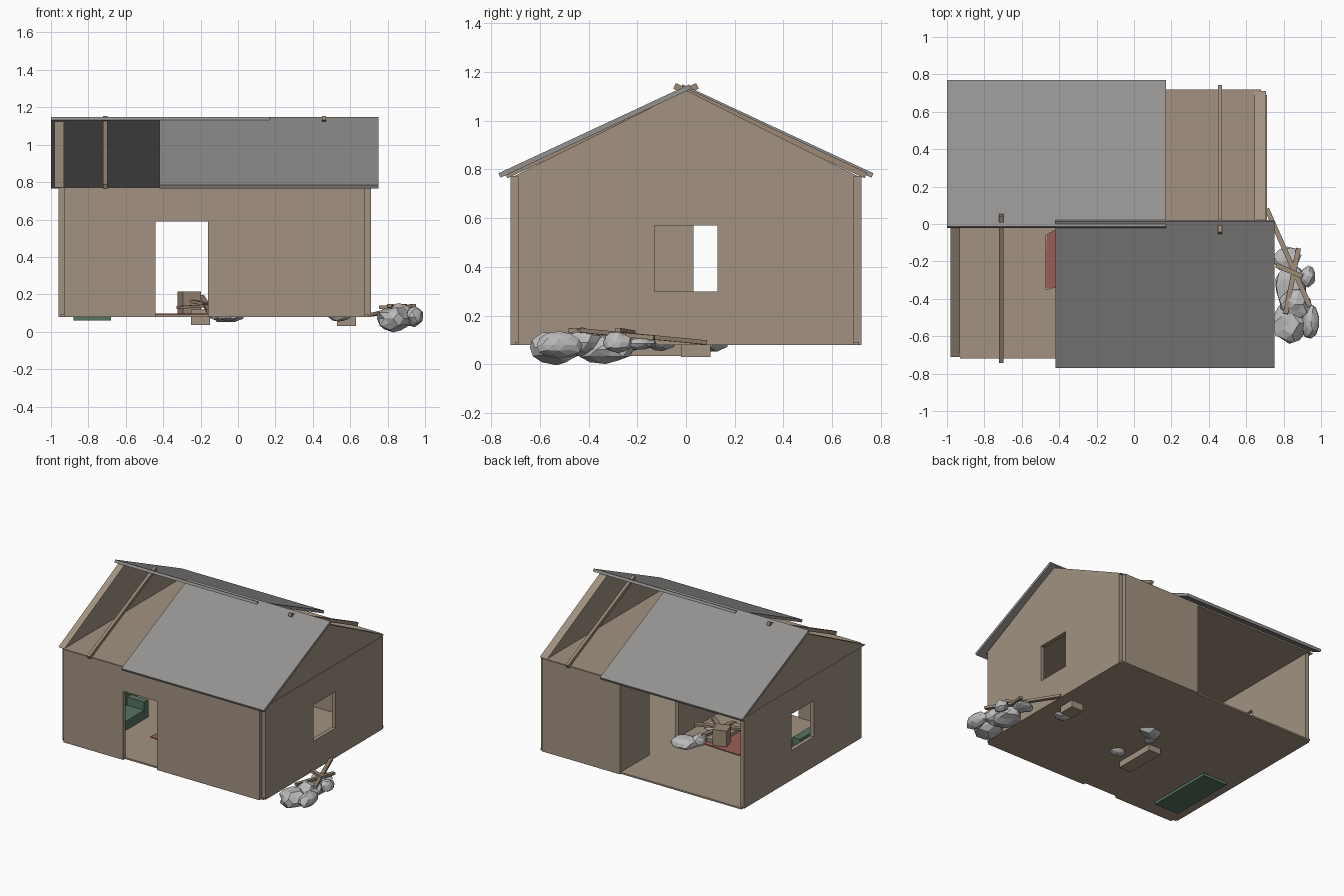
import bpy, bmesh, math, random
from mathutils import Vector, Matrix

if "Cube" in bpy.data.objects:
    bpy.data.objects.remove(bpy.data.objects["Cube"])

random.seed(4)


def mat(name, r, g, b):
    m = bpy.data.materials.new(name)
    m.diffuse_color = (r, g, b, 1)
    m.use_nodes = True
    m.node_tree.nodes["Principled BSDF"].inputs["Base Color"].default_value = m.diffuse_color
    return m


PLASTER = mat("plaster", 0.36, 0.29, 0.22)
WOOD = mat("wood", 0.33, 0.25, 0.18)
ROOF = mat("roof_grey", 0.30, 0.29, 0.28)
STONE = mat("stone", 0.5, 0.5, 0.5)
RED = mat("rug_red", 0.33, 0.11, 0.09)
GREEN = mat("sofa_green", 0.09, 0.17, 0.12)


def finish(name, bm, m):
    bmesh.ops.recalc_face_normals(bm, faces=bm.faces)
    me = bpy.data.meshes.new(name)
    bm.to_mesh(me)
    bm.free()
    ob = bpy.data.objects.new(name, me)
    bpy.context.collection.objects.link(ob)
    me.materials.append(m)
    return ob


def boxes(name, m, *spans):
    """One object from boxes given as (x0, x1, y0, y1, z0, z1)."""
    bm = bmesh.new()
    for x0, x1, y0, y1, z0, z1 in spans:
        mx = Matrix.Translation(((x0 + x1) / 2, (y0 + y1) / 2, (z0 + z1) / 2))
        mx = mx @ Matrix.Diagonal((x1 - x0, y1 - y0, z1 - z0, 1))
        bmesh.ops.create_cube(bm, size=1, matrix=mx)
    return finish(name, bm, m)


def beam(name, m, a, b, w, t):
    """Board from point a to point b, width w and thickness t."""
    a, b = Vector(a), Vector(b)
    d = (b - a).normalized()
    side = d.cross(Vector((0, 0, 1))).normalized()
    up = side.cross(d)
    rot = Matrix((side, d, up)).transposed().to_4x4()
    bm = bmesh.new()
    bmesh.ops.create_cube(bm, size=1, matrix=Matrix.Translation((a + b) / 2) @ rot
                          @ Matrix.Diagonal((w, (b - a).length, t, 1)))
    return finish(name, bm, m)


def prism(name, m, pts, offset):
    """Flat outline pushed along an offset."""
    bm = bmesh.new()
    f = bm.faces.new([bm.verts.new(p) for p in pts])
    r = bmesh.ops.extrude_face_region(bm, geom=[f])
    vs = [v for v in r["geom"] if isinstance(v, bmesh.types.BMVert)]
    bmesh.ops.translate(bm, verts=vs, vec=offset)
    return finish(name, bm, m)


def rock(name, x, y, z, rx, ry, rz):
    bm = bmesh.new()
    bmesh.ops.create_icosphere(bm, subdivisions=2, radius=1)
    for v in bm.verts:
        v.co *= random.uniform(0.8, 1.06)
        v.co = Vector((x + v.co.x * rx, y + v.co.y * ry, z + v.co.z * rz))
    return finish(name, bm, STONE)


B, T = 0.08, 0.77   # wall bottom and top

# Floor and walls, corners left notched
boxes("floor", PLASTER, (-0.95, 0.70, -0.70, 0.71, B, 0.092))
boxes("front_wall", PLASTER, (-0.93, -0.44, -0.72, -0.69, B, T),
      (-0.16, 0.68, -0.72, -0.69, B, T), (-0.44, -0.16, -0.72, -0.69, 0.59, T))
boxes("back_wall", PLASTER, (0.04, 0.68, 0.69, 0.72, B, T))
for side, x0, x1 in (("left", -0.96, -0.93), ("right", 0.68, 0.71)):
    boxes(side + "_wall", PLASTER, (x0, x1, -0.69, -0.13, B, T), (x0, x1, 0.13, 0.69, B, T),
          (x0, x1, -0.13, 0.13, B, 0.30), (x0, x1, -0.13, 0.13, 0.57, T))
boxes("partition_wall", PLASTER, (0.04, 0.07, -0.69, 0.03, B, T),
      (0.04, 0.07, 0.37, 0.69, B, T), (0.04, 0.07, 0.03, 0.37, 0.59, T))

# Gables
for side, x0, w in (("left", -0.98, 0.05), ("right", 0.645, 0.06)):
    prism(side + "_gable", PLASTER, [(x0, -0.71, T), (x0, 0.71, T), (x0, 0, 1.125)], (w, 0, 0))

# Ceiling with a broken hole, built as two halves around it
prism("ceiling_front", PLASTER, [(-0.93, -0.715, 0.76), (0.68, -0.715, 0.76), (0.68, -0.15, 0.76),
      (-0.06, -0.15, 0.76), (-0.10, -0.33, 0.76), (-0.28, -0.30, 0.76), (-0.47, -0.35, 0.76),
      (-0.47, -0.15, 0.76), (-0.93, -0.15, 0.76)], (0, 0, 0.012))
prism("ceiling_back", PLASTER, [(-0.93, 0.715, 0.76), (-0.93, -0.15, 0.76), (-0.47, -0.15, 0.76),
      (-0.47, -0.06, 0.76), (-0.36, 0.0, 0.76), (-0.20, -0.04, 0.76), (-0.06, -0.15, 0.76),
      (0.68, -0.15, 0.76), (0.68, 0.715, 0.76)], (0, 0, 0.012))

# Roof slopes and bare rafters, staggered front and back
for side, s, x0, x1, xr in (("front", -1, -0.42, 0.75, -0.71), ("back", 1, -1.0, 0.17, 0.46)):
    beam(side + "_roof", ROOF, ((x0 + x1) / 2, s * 0.765, 0.775),
         ((x0 + x1) / 2, -s * 0.018, 1.14), x1 - x0, 0.02)
    beam(side + "_rafter", WOOD, (xr, s * 0.738, 0.775), (xr, -s * 0.047, 1.143), 0.022, 0.025)

# Sofa
boxes("sofa", GREEN, (-0.88, -0.68, -0.59, -0.08, 0.06, 0.16), (-0.88, -0.82, -0.59, -0.08, 0.16, 0.28),
      (-0.82, -0.68, -0.59, -0.54, 0.16, 0.22), (-0.82, -0.68, -0.13, -0.08, 0.16, 0.22))

# Rug, crate and fallen blocks
rug = boxes("rug", RED, (-0.17, 0.17, -0.19, 0.19, 0.09, 0.098))
rug.location = (-0.30, -0.16, 0)
rug.rotation_euler.z = -0.05
crate = boxes("crate", WOOD, (-0.05, 0.05, -0.05, 0.05, 0.09, 0.215))
crate.location = (-0.26, -0.05, 0)
crate.rotation_euler.z = 0.3
boxes("fallen_block", PLASTER, (-0.25, -0.15, -0.33, -0.02, 0.035, 0.12))
boxes("small_block", PLASTER, (0.53, 0.63, -0.02, 0.10, 0.03, 0.12))

# Indoor debris
for i, (x, y, z, rx, ry, rz) in enumerate([
        (-0.06, 0.10, 0.10, 0.10, 0.09, 0.055), (-0.12, 0.03, 0.11, 0.06, 0.07, 0.05),
        (-0.05, -0.23, 0.09, 0.06, 0.06, 0.04), (0.54, -0.10, 0.09, 0.07, 0.06, 0.035)]):
    rock("indoor_rock_%d" % i, x, y, z, rx, ry, rz)
for i, (a, b) in enumerate([((-0.32, -0.28, 0.13), (0.0, -0.1, 0.15)),
                            ((-0.28, -0.05, 0.17), (-0.02, -0.3, 0.12)),
                            ((-0.15, -0.35, 0.11), (-0.2, 0.08, 0.19))]):
    beam("indoor_plank_%d" % i, WOOD, a, b, 0.035, 0.015)

# Rubble heap outside the right wall
for i, (x, y, z, rx, ry, rz) in enumerate([
        (0.83, -0.53, 0.07, 0.10, 0.12, 0.07), (0.945, -0.52, 0.08, 0.055, 0.10, 0.055),
        (0.84, -0.33, 0.06, 0.09, 0.13, 0.06), (0.93, -0.28, 0.09, 0.045, 0.06, 0.045),
        (0.82, -0.19, 0.085, 0.075, 0.07, 0.03), (0.86, -0.43, 0.09, 0.09, 0.09, 0.06)]):
    rock("rubble_rock_%d" % i, x, y, z, rx, ry, rz)
for i, (a, b) in enumerate([((0.71, 0.08, 0.09), (0.94, -0.44, 0.14)),
                            ((0.81, -0.48, 0.14), (0.88, -0.13, 0.11)),
                            ((0.76, -0.22, 0.13), (0.90, -0.28, 0.14))]):
    beam("rubble_plank_%d" % i, WOOD, a, b, 0.026, 0.018)
